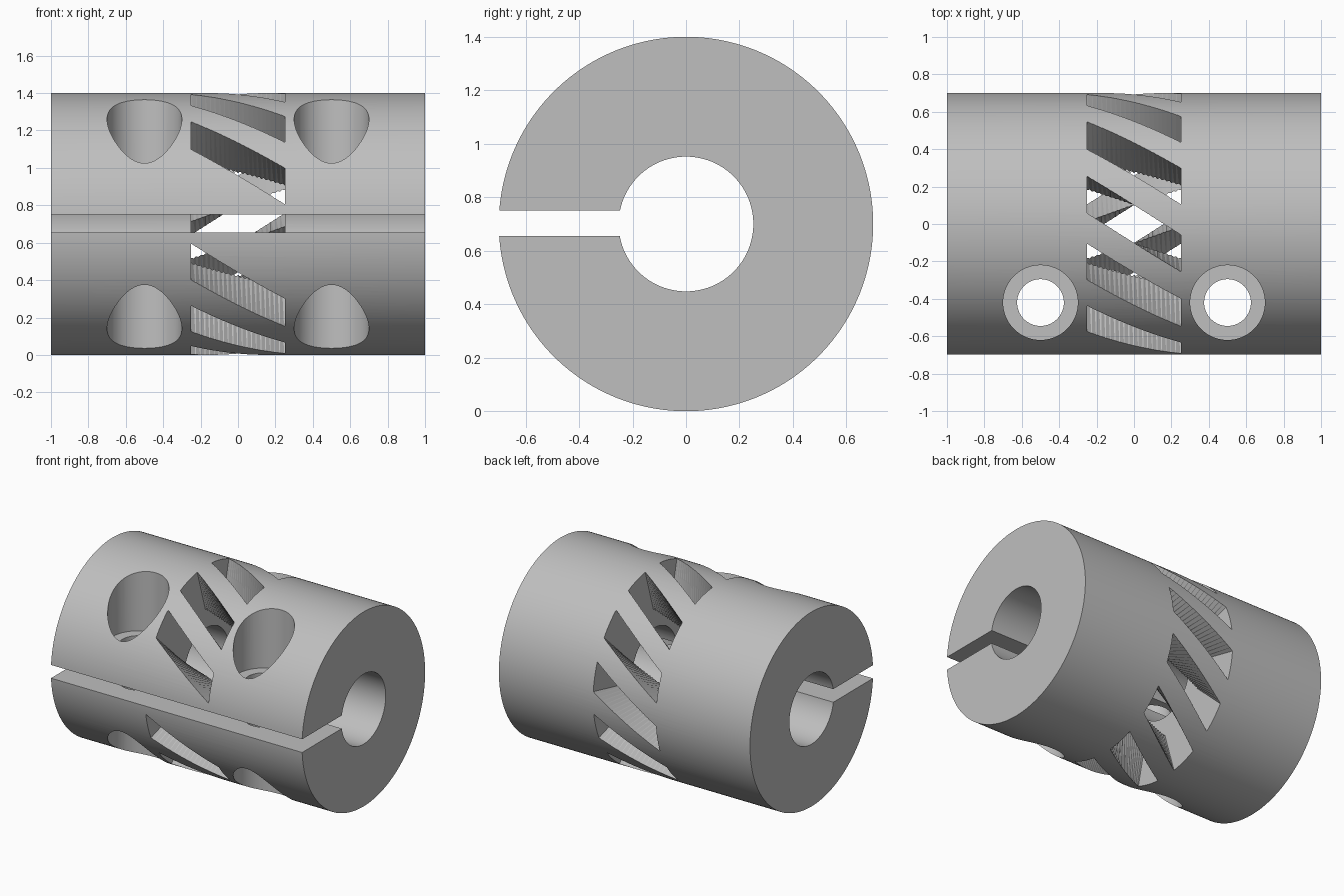
import bpy
import bmesh
import math
from mathutils import Matrix, Vector

RADIUS, BORE, AXIS_Z = 0.7, 0.252, 0.7
SLOT_HALF_LENGTH, SLOT_HALF_WIDTH = 0.25, 0.1
TWIST = math.radians(26)
SLOT_COUNT, STEPS = 12, 20

default = bpy.data.objects.get("Cube")
if default:
    bpy.data.objects.remove(default, do_unlink=True)

metal = bpy.data.materials.new("grey metal")
metal.use_nodes = True
GREY = (0.52, 0.52, 0.52, 1)
metal.diffuse_color = GREY
metal.node_tree.nodes["Principled BSDF"].inputs["Base Color"].default_value = GREY


def make_object(name, bm):
    bmesh.ops.recalc_face_normals(bm, faces=bm.faces)
    mesh = bpy.data.meshes.new(name)
    bm.to_mesh(mesh)
    bm.free()
    mesh.materials.append(metal)
    obj = bpy.data.objects.new(name, mesh)
    bpy.context.collection.objects.link(obj)
    return obj


def cylinder(name, radius, length, centre, axis, sides):
    bm = bmesh.new()
    turn = Matrix.Rotation(math.pi / 2, 4, "Y") if axis == "X" else Matrix()
    bmesh.ops.create_cone(bm, cap_ends=True, segments=sides, radius1=radius,
                          radius2=radius, depth=length,
                          matrix=Matrix.Translation(centre) @ turn)
    return make_object(name, bm)


def box(name, low, high):
    bm = bmesh.new()
    low, high = Vector(low), Vector(high)
    bmesh.ops.create_cube(bm, size=1, matrix=Matrix.Translation((low + high) / 2)
                          @ Matrix.Diagonal((*(high - low), 1)))
    return make_object(name, bm)


def twisted_slot(name, angle):
    """Rectangular bar reaching out from the axis, twisted along x."""
    bm = bmesh.new()
    rings = []
    for i in range(STEPS + 1):
        t = i / STEPS - 0.5
        a = angle - TWIST * t
        out = Vector((0, -math.cos(a), math.sin(a)))
        side = Vector((0, math.sin(a), math.cos(a))) * SLOT_HALF_WIDTH
        centre = Vector((2 * SLOT_HALF_LENGTH * t, 0, AXIS_Z))
        rings.append([bm.verts.new(centre + out * r + side * s)
                      for r, s in ((0.1, -1), (0.8, -1), (0.8, 1), (0.1, 1))])
    for a, b in zip(rings, rings[1:]):
        for j in range(4):
            k = (j + 1) % 4
            bm.faces.new((a[j], a[k], b[k], b[j]))
    bm.faces.new(rings[0])
    bm.faces.new(rings[-1])
    bmesh.ops.triangulate(bm, faces=bm.faces)
    return make_object(name, bm)


# Main body with its shaft bore and clamping slit
body = cylinder("coupling_body", RADIUS, 2, (0, 0, AXIS_Z), "X", 180)
cutters = [
    cylinder("bore_cutter", BORE, 2.2, (0, 0, AXIS_Z), "X", 96),
    box("slit_cutter", (-1.1, -0.8, 0.655), (1.1, -0.1, 0.75)),
]

# Clamp screw holes, counterbored from above and below
for x in (-0.5, 0.5):
    cutters.append(cylinder("screw_hole_cutter", 0.125, 2, (x, -0.42, AXIS_Z), "Z", 64))
    for side in (-1, 1):
        cutters.append(cylinder("counterbore_cutter", 0.2, 0.8,
                                (x, -0.42, AXIS_Z + side * 0.63), "Z", 64))

# Helical flexing slots, left out where the slit runs
for i in range(1, SLOT_COUNT):
    cutters.append(twisted_slot("helical_slot_cutter", i * math.tau / SLOT_COUNT))

for cutter in cutters:
    cutter.hide_render = True
    mod = body.modifiers.new("cut", "BOOLEAN")
    mod.operation = "DIFFERENCE"
    mod.solver = "EXACT"
    mod.object = cutter

# Bake the cuts and discard the cutters
graph = bpy.context.evaluated_depsgraph_get()
baked = bpy.data.meshes.new_from_object(body.evaluated_get(graph))
body.modifiers.clear()
body.data = baked
baked.name = "coupling_body"
for cutter in cutters:
    bpy.data.objects.remove(cutter, do_unlink=True)

# Smooth the round walls, keep the machined edges sharp
bpy.ops.object.select_all(action="DESELECT")
body.select_set(True)
bpy.context.view_layer.objects.active = body
bpy.ops.object.shade_smooth_by_angle(angle=math.radians(25))
